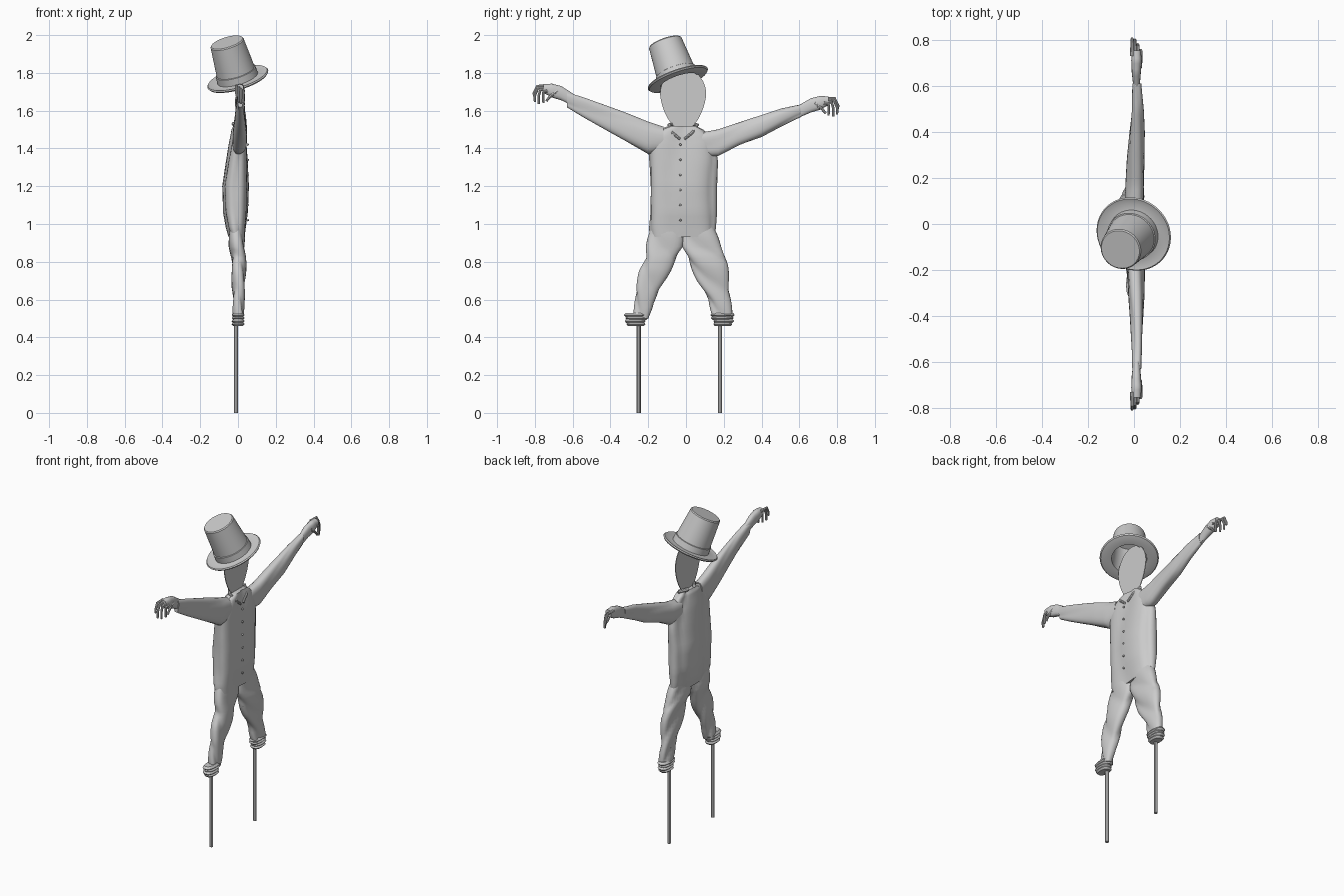
import bpy
import bmesh
import math
from mathutils import Vector

if "Cube" in bpy.data.objects:
    bpy.data.objects.remove(bpy.data.objects["Cube"])

GREY = (0.6, 0.6, 0.6, 1)
mat = bpy.data.materials.new("plain grey")
mat.use_nodes = True
mat.diffuse_color = GREY
mat.node_tree.nodes["Principled BSDF"].inputs["Base Color"].default_value = GREY


def finish(obj, angle=35):
    """Give the part its colour and smooth shading with sharp creases."""
    obj.data.materials.clear()
    obj.data.materials.append(mat)
    bpy.ops.object.select_all(action='DESELECT')
    obj.select_set(True)
    bpy.context.view_layer.objects.active = obj
    bpy.ops.object.shade_smooth_by_angle(angle=math.radians(angle))
    return obj


def add_mesh(name, bm, angle=35):
    bmesh.ops.recalc_face_normals(bm, faces=bm.faces)
    mesh = bpy.data.meshes.new(name)
    bm.to_mesh(mesh)
    bm.free()
    obj = bpy.data.objects.new(name, mesh)
    bpy.context.collection.objects.link(obj)
    return finish(obj, angle)


def loft(name, rows, along='z', sides=28, steps=4, fold=None):
    """Skin oval sections: (position, low, high, back x, front x)."""
    fine = []
    for a, b in zip(rows, rows[1:]):
        fine += [[p + (q - p) * i / steps for p, q in zip(a, b)] for i in range(steps)]
    fine.append(rows[-1])
    bm = bmesh.new()
    rings = []
    for t, lo, hi, back, front in fine:
        ring = []
        for i in range(sides):
            ang = math.tau * i / sides
            c, s = math.cos(ang), math.sin(ang)
            grow = fold(ang, t) if fold else 0
            u = (lo + hi) / 2 + ((hi - lo) / 2 + grow) * math.copysign(abs(c) ** 0.8, c)
            x = (back + front) / 2 + ((front - back) / 2 + grow) * math.copysign(abs(s) ** 0.8, s)
            ring.append(bm.verts.new((x, u, t) if along == 'z' else (x, t, u)))
        rings.append(ring)
    for a, b in zip(rings, rings[1:]):
        for i in range(sides):
            j = (i + 1) % sides
            bm.faces.new((a[i], a[j], b[j], b[i]))
    bm.faces.new(rings[0])
    bm.faces.new(rings[-1])
    return add_mesh(name, bm)


def tube(name, points, radius, taper=1.0):
    """Round rod through a few points."""
    curve = bpy.data.curves.new(name, 'CURVE')
    curve.dimensions = '3D'
    curve.bevel_depth = radius
    curve.bevel_resolution = 2
    curve.use_fill_caps = True
    line = curve.splines.new('POLY')
    line.points.add(len(points) - 1)
    for i, p in enumerate(points):
        line.points[i].co = (*p, 1)
        line.points[i].radius = 1 + (taper - 1) * i / (len(points) - 1)
    obj = bpy.data.objects.new(name, curve)
    bpy.context.collection.objects.link(obj)
    bpy.ops.object.select_all(action='DESELECT')
    obj.select_set(True)
    bpy.context.view_layer.objects.active = obj
    bpy.ops.object.convert(target='MESH')
    return finish(bpy.context.object)


# Cloth folds
def coat_fold(ang, z):
    return 0.012 * (abs(math.sin(2.5 * ang + 1.5 * math.sin(4 * z))) - 0.6)


def trouser_fold(ang, z):
    return 0.012 * (abs(math.sin(17 * z + 1.5 * math.cos(ang) + math.sin(ang))) - 0.6)


def sleeve_fold(ang, y):
    return 0.006 * (abs(math.sin(1.5 * ang + 5 * y)) - 0.6)


# Jacket
loft("jacket", [
    (0.93, -0.19, 0.15, -0.045, 0.035), (0.98, -0.195, 0.155, -0.06, 0.04),
    (1.06, -0.19, 0.16, -0.075, 0.05), (1.2, -0.19, 0.16, -0.08, 0.055),
    (1.33, -0.195, 0.165, -0.06, 0.05), (1.42, -0.2, 0.155, -0.045, 0.045),
    (1.47, -0.18, 0.125, -0.035, 0.04), (1.5, -0.14, 0.09, -0.03, 0.035),
    (1.52, -0.085, 0.05, -0.02, 0.03)], sides=40, fold=coat_fold)

# Collar wings, front strip and buttons
for side, label in ((-1, "right"), (1, "left")):
    tube("collar_" + label, [(-0.025, -0.015 + side * 0.03, 1.53),
                             (0.005, -0.015 + side * 0.075, 1.525),
                             (0.035, -0.02 + side * 0.055, 1.485),
                             (0.042, -0.02 + side * 0.012, 1.45)], 0.011, 0.6)
for i in range(6):
    z = 1.02 + i * 0.08
    bpy.ops.mesh.primitive_uv_sphere_add(segments=10, ring_count=6, radius=0.006,
                                         location=(0.052, -0.03, z))
    bpy.context.object.name = "button"
    finish(bpy.context.object)

# Trousers
loft("right_trouser_leg", [
    (0.5, -0.275, -0.2, -0.025, 0.03), (0.58, -0.27, -0.175, -0.025, 0.03),
    (0.66, -0.265, -0.135, -0.03, 0.035), (0.75, -0.245, -0.085, -0.03, 0.04),
    (0.82, -0.215, -0.05, -0.035, 0.04), (0.88, -0.21, -0.018, -0.045, 0.035),
    (1.0, -0.18, -0.01, -0.045, 0.03)], fold=trouser_fold)
loft("left_trouser_leg", [
    (0.5, 0.145, 0.245, -0.025, 0.03), (0.6, 0.12, 0.235, -0.025, 0.03),
    (0.7, 0.06, 0.225, -0.03, 0.035), (0.78, 0.025, 0.22, -0.03, 0.04),
    (0.83, 0.005, 0.21, -0.035, 0.04), (0.88, -0.018, 0.185, -0.045, 0.035),
    (1.0, -0.02, 0.14, -0.045, 0.03)], fold=trouser_fold)

# Bunched cuffs and stilts
for label, y, shift in (("right", -0.25, -0.015), ("left", 0.18, 0.015)):
    for i in range(4):
        z = 0.47 + i * 0.016
        wide = 0.05 + 0.005 * i
        mid = y + shift * (1 + 0.3 * math.sin(2 * i))
        loft(label + "_cuff_roll", [
            (z - 0.01, mid - wide * 0.85, mid + wide * 0.85, -0.024, 0.026),
            (z, mid - wide, mid + wide, -0.034, 0.036),
            (z + 0.012, mid - wide * 0.85, mid + wide * 0.85, -0.024, 0.026)], steps=2)
    tube(label + "_stilt", [(-0.01, y, 0), (-0.01, y, 0.6)], 0.011)

# Sleeves
loft("right_sleeve", [
    (-0.12, 1.38, 1.515, -0.03, 0.04), (-0.2, 1.37, 1.54, -0.03, 0.045),
    (-0.3, 1.425, 1.58, -0.025, 0.045), (-0.42, 1.495, 1.625, -0.015, 0.04),
    (-0.54, 1.565, 1.67, -0.008, 0.035), (-0.63, 1.62, 1.7, -0.006, 0.03)],
    along='y', fold=sleeve_fold)
loft("left_sleeve", [
    (0.08, 1.36, 1.485, -0.035, 0.04), (0.17, 1.36, 1.5, -0.035, 0.045),
    (0.28, 1.415, 1.535, -0.03, 0.045), (0.4, 1.46, 1.575, -0.02, 0.045),
    (0.5, 1.515, 1.61, -0.01, 0.04), (0.61, 1.57, 1.635, -0.006, 0.03)],
    along='y', fold=sleeve_fold)

# Hands with drooping fingers
for side, label, z in ((-1, "right", 1.705), (1, "left", 1.64)):
    drop = 0.03 if side < 0 else 0.025
    loft(label + "_hand", [
        (side * 0.59, z - drop - 0.055, z - drop + 0.01, -0.002, 0.024),
        (side * 0.66, z - 0.05, z + 0.025, -0.01, 0.03),
        (side * 0.71, z - 0.035, z + 0.038, -0.012, 0.034),
        (side * 0.755, z - 0.01, z + 0.035, -0.01, 0.03)], along='y', sides=16)
    for i, (out, low) in enumerate(((0.08, 0.03), (0.075, 0.06), (0.055, 0.07), (0.03, 0.065))):
        x = -0.008 + 0.012 * i
        tube(label + "_finger", [(x, side * 0.73, z + 0.025 - i * 0.008),
                                 (x, side * (0.735 + out * 0.65), z + 0.025 - i * 0.01),
                                 (x, side * (0.725 + out), z - low * 0.4),
                                 (x, side * (0.725 + out), z - low)], 0.009, 0.65)
    tube(label + "_thumb", [(0.025, side * 0.68, z), (0.03, side * 0.72, z - 0.03),
                            (0.03, side * 0.74, z - 0.055)], 0.009, 0.7)

# Flat egg-shaped face board
bm = bmesh.new()
outline = []
for i in range(48):
    ang = math.tau * i / 48
    up = math.sin(ang)
    width = 0.122 * (1 + 0.16 * min(up, 0))
    outline.append(bm.verts.new((-0.002, -0.015 + width * math.cos(ang),
                                 1.685 + (0.14 if up > 0 else 0.19) * up)))
board = bm.faces.new(outline)
rim = bmesh.ops.extrude_face_region(bm, geom=[board])["geom"]
bmesh.ops.translate(bm, vec=(0.004, 0, 0), verts=[v for v in rim if isinstance(v, bmesh.types.BMVert)])
add_mesh("face_board", bm)

# Hollow top hat, spun from its profile and tilted
profile = [(0, 0.217), (0.086, 0.217), (0.091, 0.211), (0.104, 0.048), (0.109, 0.046),
           (0.111, 0.008), (0.14, 0.004), (0.163, 0.01), (0.168, 0.004), (0.162, -0.004),
           (0.135, -0.01), (0.1, -0.008), (0.084, 0.205), (0, 0.205)]
bm = bmesh.new()
edge = [bm.verts.new((r, 0, h)) for r, h in profile]
lines = [bm.edges.new(pair) for pair in zip(edge, edge[1:])]
bmesh.ops.spin(bm, geom=edge + lines, cent=(0, 0, 0), axis=(0, 0, 1), angle=math.tau, steps=48)
bmesh.ops.remove_doubles(bm, verts=bm.verts, dist=0.0002)
hat = add_mesh("top_hat", bm)
hat.location = (0, -0.042, 1.765)
hat.rotation_mode = 'QUATERNION'
hat.rotation_quaternion = Vector((-0.06, -0.07, 0.2)).to_track_quat('Z', 'Y')
